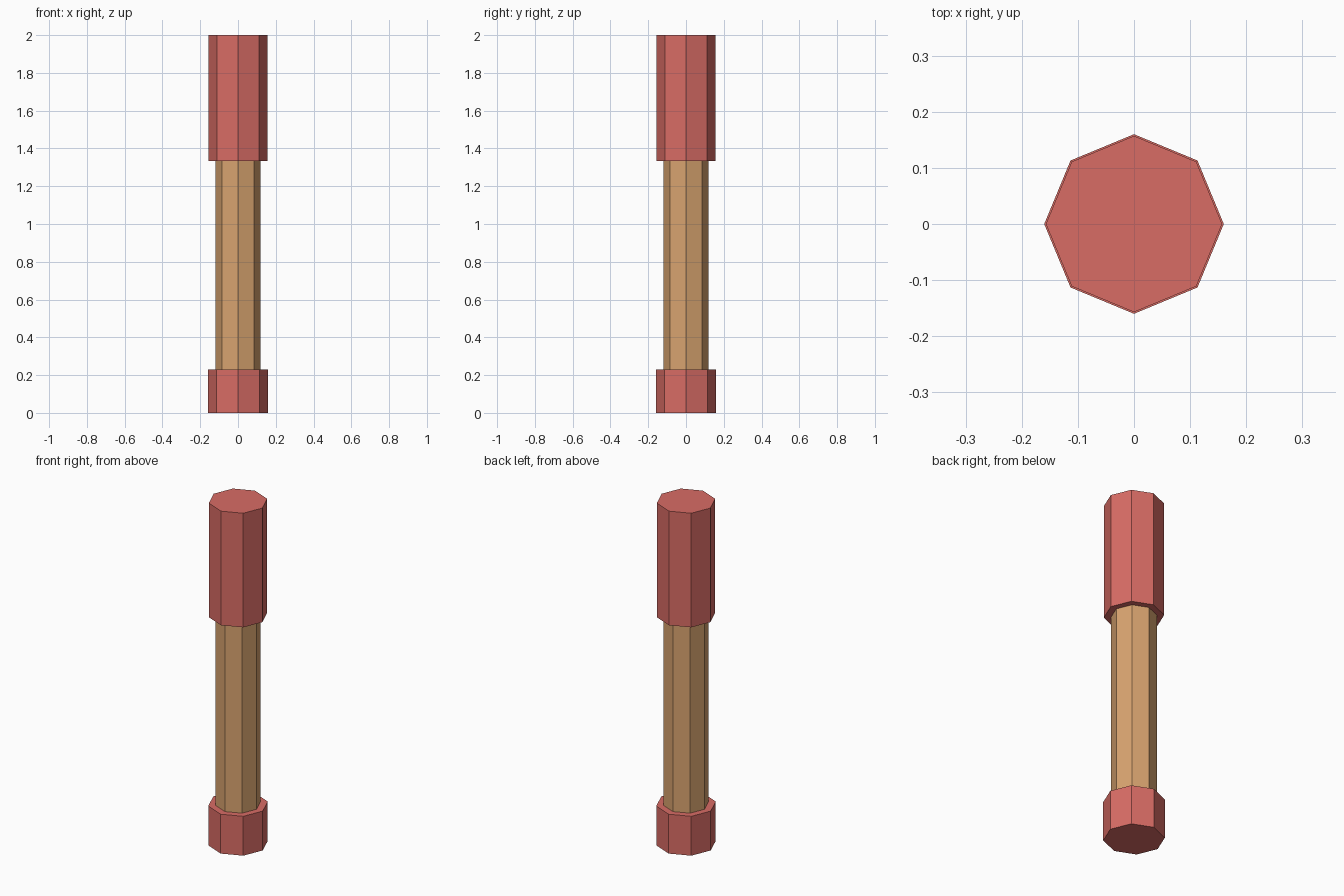
import bpy

if "Cube" in bpy.data.objects:
    bpy.data.objects.remove(bpy.data.objects["Cube"])

SIDES = 8


def material(name, rgb):
    mat = bpy.data.materials.new(name)
    mat.diffuse_color = (*rgb, 1.0)
    mat.use_nodes = True
    mat.node_tree.nodes["Principled BSDF"].inputs["Base Color"].default_value = mat.diffuse_color
    return mat


def prism(name, radius, z0, z1, mat):
    """Flat-shaded octagonal bar from z0 to z1, corners on the axes."""
    bpy.ops.mesh.primitive_cylinder_add(
        vertices=SIDES, radius=radius, depth=z1 - z0,
        location=(0, 0, (z0 + z1) / 2))
    obj = bpy.context.object
    obj.name = name
    obj.data.materials.append(mat)
    return obj


red = material("red_grip", (0.69, 0.15, 0.13))
wood = material("wood", (0.69, 0.37, 0.16))

# Bottom collar, wooden shaft and long top grip
prism("bottom_collar", 0.16, 0.0, 0.23, red)
prism("shaft", 0.12, 0.23, 1.333, wood)
prism("top_grip", 0.157, 1.333, 2.0, red)
